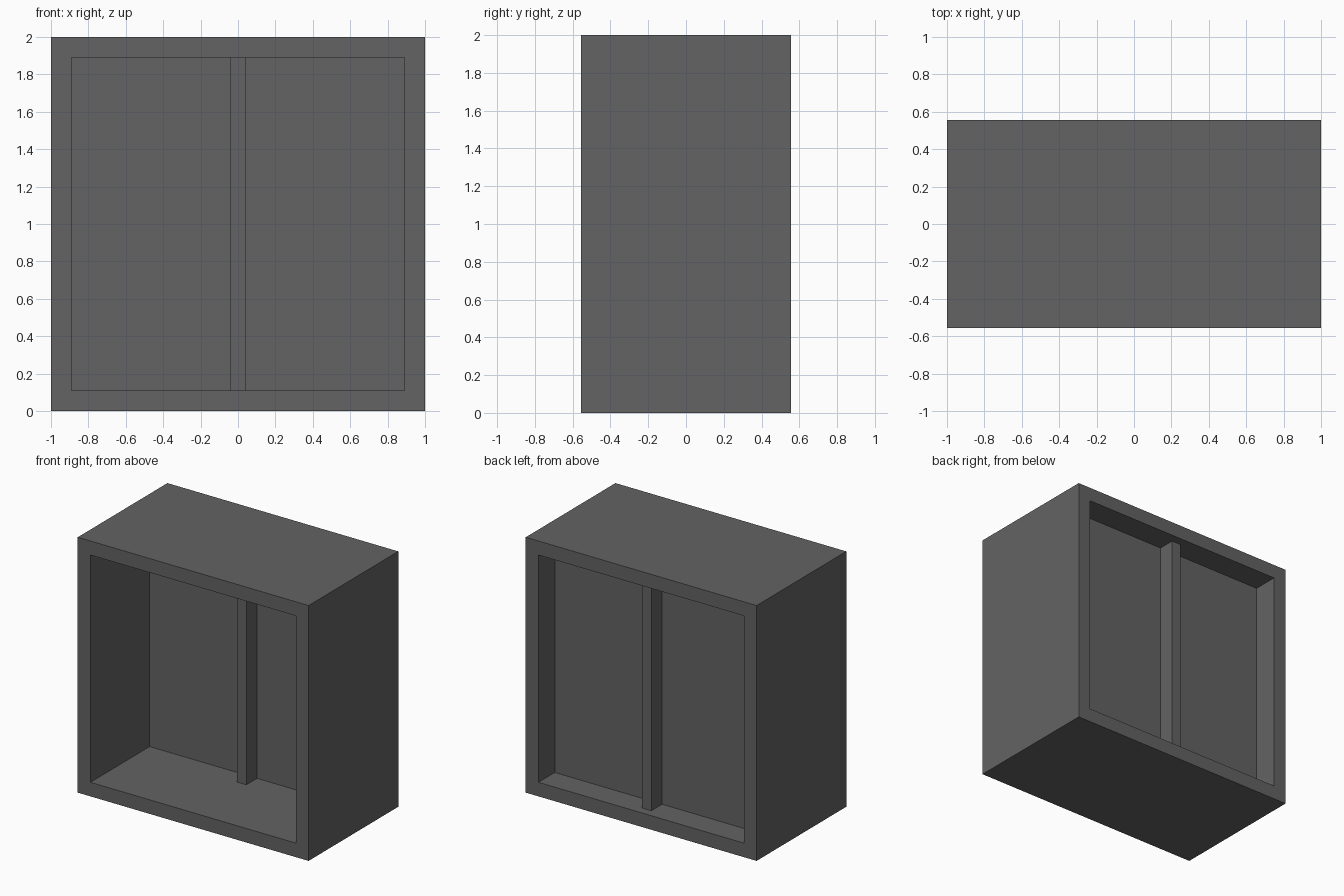
import bpy
import bmesh

default = bpy.data.objects.get("Cube")
if default:
    bpy.data.objects.remove(default, do_unlink=True)

HALF_W, HEIGHT, HALF_D = 1.0, 2.0, 0.555
BORDER = 0.11

grey = bpy.data.materials.new("dark_grey")
grey.use_nodes = True
colour = (0.125, 0.125, 0.125, 1.0)
grey.diffuse_color = colour
grey.node_tree.nodes["Principled BSDF"].inputs["Base Color"].default_value = colour


def add_object(name, bm):
    bmesh.ops.recalc_face_normals(bm, faces=bm.faces)
    mesh = bpy.data.meshes.new(name)
    bm.to_mesh(mesh)
    bm.free()
    mesh.materials.append(grey)
    obj = bpy.data.objects.new(name, mesh)
    bpy.context.collection.objects.link(obj)
    return obj


def add_box(name, half_width, y0, y1, z0, z1):
    bm = bmesh.new()
    bmesh.ops.create_cube(bm, size=1.0)
    bmesh.ops.scale(bm, verts=bm.verts, vec=(2 * half_width, y1 - y0, z1 - z0))
    bmesh.ops.translate(bm, verts=bm.verts, vec=(0, (y0 + y1) / 2, (z0 + z1) / 2))
    return add_object(name, bm)


# Deep square frame: a mitred ring extruded from front to back
def rectangle(bm, inset):
    x, low, high = HALF_W - inset, inset, HEIGHT - inset
    corners = [(-x, low), (x, low), (x, high), (-x, high)]
    return [bm.verts.new((cx, -HALF_D, cz)) for cx, cz in corners]


bm = bmesh.new()
outer, inner = rectangle(bm, 0), rectangle(bm, BORDER)
ring = []
for i in range(4):
    j = (i + 1) % 4
    ring.append(bm.faces.new((outer[i], outer[j], inner[j], inner[i])))
back = bmesh.ops.extrude_face_region(bm, geom=ring, use_keep_orig=True)
back_verts = [g for g in back["geom"] if isinstance(g, bmesh.types.BMVert)]
bmesh.ops.translate(bm, verts=back_verts, vec=(0, 2 * HALF_D, 0))
add_object("window_frame", bm)

# Recessed pane and the central upright that stands proud of it on both sides
add_box("pane", HALF_W - BORDER, 0.178, 0.353, BORDER, HEIGHT - BORDER)
add_box("center_mullion", 0.04, 0.045, 0.487, BORDER, HEIGHT - BORDER)
